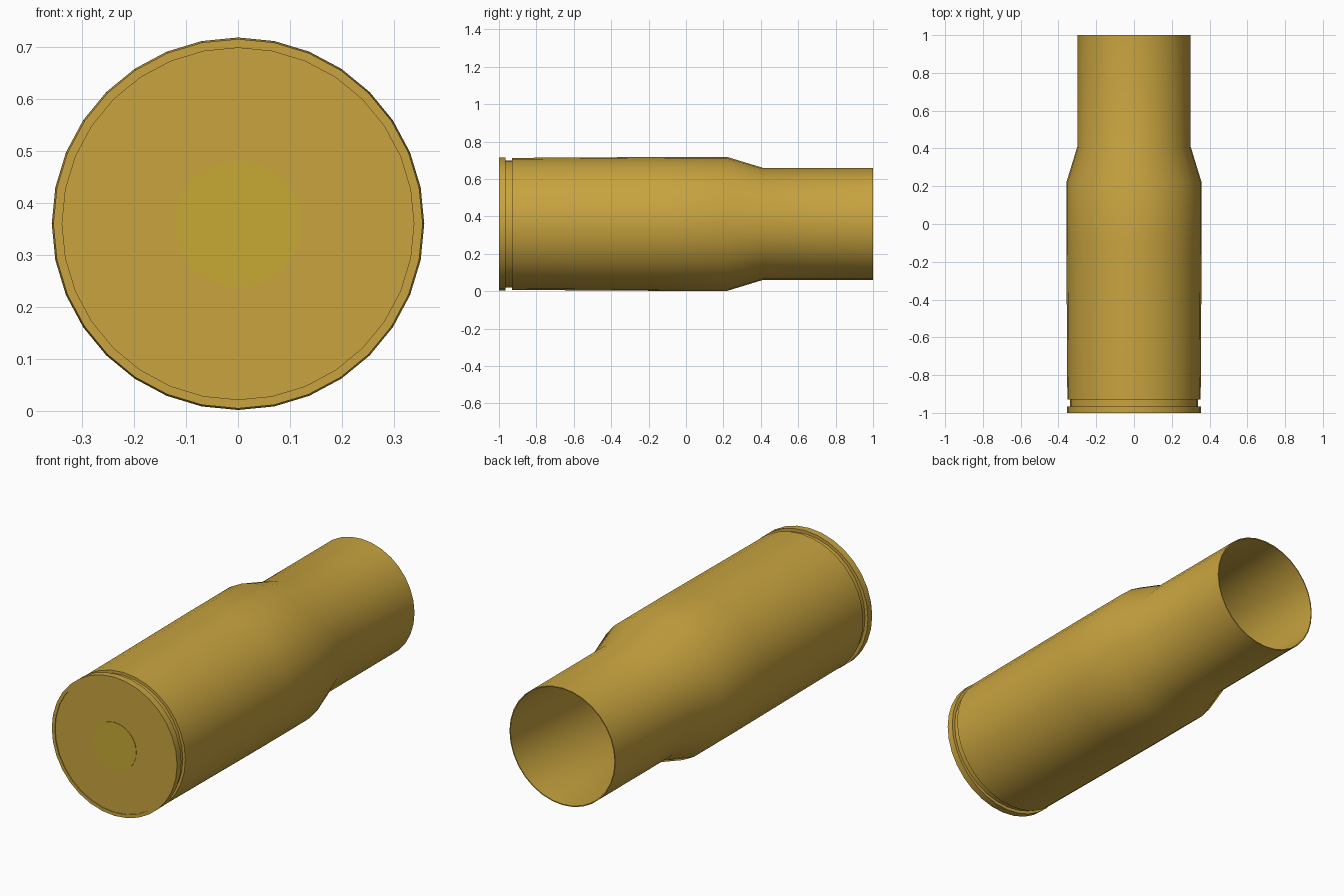
import bpy, bmesh, math

if "Cube" in bpy.data.objects:
    bpy.data.objects.remove(bpy.data.objects["Cube"])

SIDES = 32
AXIS_Z = 0.36


def material(name, rgb):
    m = bpy.data.materials.new(name)
    m.diffuse_color = (*rgb, 1)
    m.use_nodes = True
    m.node_tree.nodes["Principled BSDF"].inputs["Base Color"].default_value = m.diffuse_color
    return m


def lathe(name, profile, mat):
    """Revolve (radius, y) points about the y axis; radius 0 closes with a pole."""
    bm = bmesh.new()
    rings = []
    for r, y in profile:
        if r == 0:
            rings.append([bm.verts.new((0, y, AXIS_Z))] * SIDES)
        else:
            rings.append([bm.verts.new((r * math.sin(2 * math.pi * i / SIDES), y,
                                        AXIS_Z + r * math.cos(2 * math.pi * i / SIDES)))
                          for i in range(SIDES)])
    for a, b in zip(rings, rings[1:]):
        for i in range(SIDES):
            j = (i + 1) % SIDES
            bm.faces.new(dict.fromkeys((a[i], a[j], b[j], b[i])))
    bmesh.ops.recalc_face_normals(bm, faces=bm.faces)
    me = bpy.data.meshes.new(name)
    bm.to_mesh(me)
    bm.free()
    me.materials.append(mat)
    ob = bpy.data.objects.new(name, me)
    bpy.context.collection.objects.link(ob)
    bpy.ops.object.select_all(action='DESELECT')
    ob.select_set(True)
    bpy.context.view_layer.objects.active = ob
    bpy.ops.object.shade_smooth_by_angle(angle=math.radians(30))
    return ob


brass = material("brass", (0.58, 0.37, 0.05))
primer_brass = material("primer_brass", (0.57, 0.40, 0.035))

# Hollow bottleneck case: base, rim, extractor groove, body, shoulder, neck, inner wall
lathe("case", [
    (0, -0.996), (0.338, -0.996), (0.338, -1.0), (0.355, -1.0),
    (0.355, -0.965), (0.339, -0.965), (0.339, -0.93), (0.353, -0.93),
    (0.358, -0.1), (0.358, 0.22), (0.30, 0.41), (0.30, 1.0),
    (0.295, 1.0), (0.295, 0.41), (0.352, 0.22), (0.352, -0.1),
    (0.348, -0.9), (0.334, -0.92), (0, -0.92)], brass)

# Primer disc in the base
lathe("primer", [(0, -0.998), (0.122, -0.998), (0.122, -0.98), (0, -0.98)], primer_brass)
